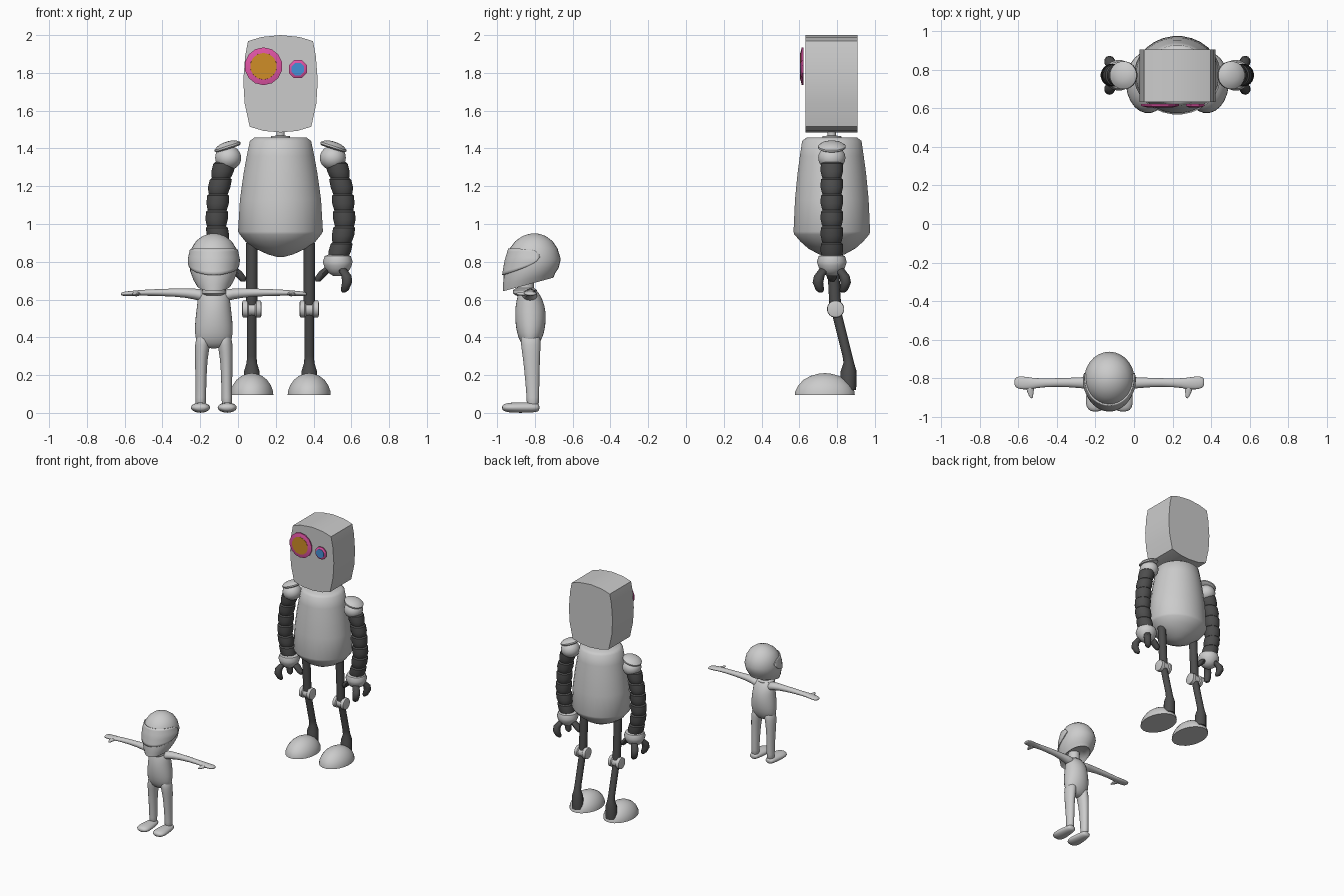
import bpy, bmesh, math
from mathutils import Vector

if "Cube" in bpy.data.objects:
    bpy.data.objects.remove(bpy.data.objects["Cube"])

def material(name, rgb):
    m = bpy.data.materials.new(name)
    m.diffuse_color = (*rgb, 1)
    m.use_nodes = True
    m.node_tree.nodes["Principled BSDF"].inputs["Base Color"].default_value = m.diffuse_color
    return m

DARK = material("dark_grey", (.075, .075, .075))
PINK = material("pink", (.75, .09, .38))
ORANGE = material("orange", (.62, .27, .02))
BLUE = material("blue", (.06, .28, .68))

def skin(name, rings, mat=None, closed=True, sub=0, angle=45):
    """Bridge rings of points into a surface, capping the ends when closed."""
    bm = bmesh.new()
    vs = [[bm.verts.new(p) for p in r] for r in rings]
    n = len(vs[0])
    for a, b in zip(vs, vs[1:]):
        for i in range(n if closed else n - 1):
            j = (i + 1) % n
            bm.faces.new((a[i], a[j], b[j], b[i]))
    if closed:
        bm.faces.new(vs[0])
        bm.faces.new(vs[-1])
    bmesh.ops.recalc_face_normals(bm, faces=bm.faces)
    me = bpy.data.meshes.new(name)
    bm.to_mesh(me)
    bm.free()
    ob = bpy.data.objects.new(name, me)
    bpy.context.collection.objects.link(ob)
    if mat:
        me.materials.append(mat)
    if sub:
        ob.modifiers.new("smooth", 'SUBSURF').levels = sub
        ob.modifiers["smooth"].render_levels = sub
    bpy.ops.object.select_all(action='DESELECT')
    ob.select_set(True)
    bpy.context.view_layer.objects.active = ob
    bpy.ops.object.shade_smooth_by_angle(angle=math.radians(angle))
    return ob

def loft(name, rings, axis='z', n=20, **kw):
    """Rings are (x, y, z, radius_u, radius_v), square to the given axis."""
    u, v = {'z': ((1, 0, 0), (0, 1, 0)), 'x': ((0, 1, 0), (0, 0, 1)), 'y': ((1, 0, 0), (0, 0, 1))}[axis]
    u, v = Vector(u), Vector(v)
    T = [2 * math.pi * (i + .5) / n for i in range(n)]
    return skin(name, [[Vector(r[:3]) + u * r[3] * math.cos(t) + v * r[4] * math.sin(t) for t in T]
                       for r in rings], **kw)

def ball(name, c, r, **kw):
    A = [math.pi * (.03 + .94 * i / 10) for i in range(11)]
    return loft(name, [(c[0], c[1], c[2] - r[2] * math.cos(a), r[0] * math.sin(a), r[1] * math.sin(a))
                       for a in A], **kw)

def lerp(table, t):
    """Interpolate rows keyed by their first value (ascending)."""
    for a, b in zip(table, table[1:]):
        if t <= b[0]:
            f = (t - a[0]) / (b[0] - a[0])
            return [p + (q - p) * f for p, q in zip(a, b)]
    return table[-1]

# ---------------- Robot ----------------
X, Y = .225, .772

# head: bulging outline pushed straight back
half = [(0, 2), (.1, 1.99), (.172, 1.968), (.187, 1.89), (.197, 1.76), (.19, 1.64), (.163, 1.515), (.09, 1.493), (0, 1.485)]
outline = half + [(-x, z) for x, z in half[-2:0:-1]]
skin("robot_head", [[(X + x, y, z) for x, z in outline] for y in (.633, .907)], angle=30)

# eyes
for name, x, z, r, q, n, mat in (("large_eye", .135, 1.835, .1, .072, 14, ORANGE),
                                 ("small_eye", .317, 1.82, .052, .037, 8, BLUE)):
    loft(name + "_rim", [(x, .622, z, r, r), (x, .613, z, r, r), (x, .606, z, q, q)], 'y', n, mat=PINK, angle=20)
    loft(name + "_lens", [(x, .615, z, q, q), (x, .604, z, q * .98, q * .98)], 'y', n, mat=mat)

# neck and barrel body
loft("robot_neck", [(X, Y, z, r, r) for z, r in ((1.44, .055), (1.465, .05), (1.468, .022), (1.5, .022))])
loft("robot_body", [(X, Y, z, a, b) for z, a, b in (
    (1.457, .14, .135), (1.44, .163, .158), (1.36, .18, .17), (1.265, .197, .183), (1.13, .216, .196),
    (.96, .226, .204), (.945, .217, .2), (.905, .185, .165), (.87, .135, .125), (.84, .07, .07), (.826, .02, .02))], n=28)

arm_path = [(.82, .305), (.9, .325), (1.0, .34), (1.18, .328), (1.33, .295)]
for s, side in ((-1, "left"), (1, "right")):
    # shoulder ball with a tilted cap
    ball(side + "_shoulder", (X + s * .277, Y, 1.35), (.07, .073, .065))
    cap = loft(side + "_shoulder_cap", [(0, 0, z, r, r) for z, r in (
        (-.012, .06), (-.005, .073), (.005, .073), (.018, .055), (.026, .03), (.028, .008))])
    cap.location = (X + s * .28, Y, 1.408)
    cap.rotation_euler = (0, s * math.radians(18), 0)
    # ribbed arm
    rings = []
    for i in range(6):
        for f, r in ((.02, .05), (.12, .059), (.6, .06), (.95, .053)):
            z = 1.33 - (i + f) * .51 / 6
            rings.append((X + s * lerp(arm_path, z)[1], Y, z, r, r))
    loft(side + "_arm", rings, mat=DARK, angle=30)
    # hand with thumb and two fingers
    hx = X + s * .303
    loft(side + "_hand", [(hx, Y, z, r, r) for z, r in (
        (.84, .045), (.83, .07), (.8, .08), (.78, .074), (.765, .068), (.745, .055), (.725, .025))])
    loft(side + "_thumb", [(X + s * x, Y, z, r, r) for x, z, r in (
        (.27, .78, .025), (.235, .75, .03), (.205, .715, .026), (.197, .695, .012))], n=10, mat=DARK)
    for k, dy in enumerate((-.07, .07)):
        loft(side + f"_finger_{k}", [(X + s * x, Y + dy * f, z, r, r) for x, f, z, r in (
            (.32, .5, .77, .025), (.35, .95, .725, .028), (.352, 1.05, .69, .028),
            (.34, .9, .65, .022), (.335, .85, .638, .01))], n=10, mat=DARK)
    # leg
    lx = X + s * .152
    loft(side + "_upper_leg", [(lx, Y, .9, .031, .031), (lx, .79, .57, .031, .031)], n=14, mat=DARK)
    loft(side + "_knee", [(lx + x, .792, .55, r, r) for x, r in (
        (-.052, .03), (-.048, .044), (-.024, .046), (-.018, .037), (.018, .037), (.024, .046), (.048, .044), (.052, .03))], 'x')
    loft(side + "_lower_leg", [(lx, y, z, r, r) for y, z, r in (
        (.795, .54, .026), (.855, .3, .026), (.862, .265, .028), (.861, .22, .042), (.857, .12, .044))], n=14, mat=DARK)
    loft(side + "_foot", [(lx, .735, z, .115 * f, .16 * f) for z, f in (
        (.095, 1), (.115, .985), (.145, .89), (.175, .71), (.196, .47), (.207, .22), (.21, .04))], n=24)

# ---------------- Small helmeted figure ----------------
CX = -.128
# helmet: (height, centre y, radius x, radius y, tilt)
HELMET = [(.68, -.835, .092, .133, .27), (.71, -.83, .11, .138, .22), (.75, -.82, .125, .146, .12),
          (.81, -.808, .131, .145, .03), (.87, -.807, .119, .127, 0), (.91, -.805, .094, .098, 0),
          (.937, -.804, .058, .06, 0), (.948, -.803, .025, .025, 0), (.95, -.803, .004, .004, 0)]

def on_helmet(z, t, grow=1.0, row=None):
    _, cy, rx, ry, tilt = row or lerp(HELMET, z)
    dy = -ry * grow * math.cos(t)
    return (CX + rx * grow * math.sin(t), cy + dy, z + tilt * dy)

turn = [2 * math.pi * i / 28 for i in range(28)]
rim = [(.72, -.82, .055, .06, 0), (.695, -.83, .075, .105, .25)]
skin("helmet", [[on_helmet(r[0], t, 1, r) for t in turn] for r in rim + HELMET], angle=60)

# visor: rounded band lying just over the helmet
cols = []
for i in range(33):
    f = -1 + i / 16
    end = max(0.02, 1 - abs(f) ** 7) ** .5
    mid, h = .808 + .022 * f * f, (.06 - .02 * f * f) * end
    cols.append([on_helmet(mid + h * k / 4, f * 1.8, 1.025) for k in range(-4, 5)])
visor = skin("visor", cols, closed=False)
sol = visor.modifiers.new("thickness", 'SOLIDIFY')
sol.thickness, sol.offset = .008, 0

# neck, collar and torso
loft("neck", [(CX, -.85, z, .042, .045) for z in (.62, .72)])
loft("collar", [(CX, -.852, z, r, r) for z, r in ((.622, .05), (.632, .064), (.65, .064), (.66, .05))])
loft("torso", [(CX, y, z, a, b) for z, y, a, b in (
    (.34, -.825, .05, .02), (.365, -.825, .092, .05), (.42, -.823, .105, .075), (.5, -.823, .1, .085),
    (.57, -.825, .09, .08), (.62, -.83, .087, .062), (.65, -.837, .066, .048), (.662, -.84, .035, .03))], n=16, sub=1, angle=80)

for s, side in ((-1, "left"), (1, "right")):
    # outstretched arm and hand
    loft("small_" + side + "_arm", [(CX + s * x, y, z, a, b) for x, y, z, a, b in (
        (.04, -.828, .615, .05, .04), (.09, -.826, .63, .034, .029), (.2, -.822, .638, .024, .022),
        (.35, -.824, .637, .022, .017), (.4, -.828, .635, .03, .015), (.45, -.825, .632, .036, .013),
        (.483, -.822, .63, .031, .011), (.493, -.822, .629, .016, .006))], 'x', 14, sub=1, angle=80)
    loft("small_" + side + "_thumb", [(CX + s * x, y, .63, r, r * .6) for x, y, r in (
        (.41, -.83, .028), (.412, -.86, .02), (.407, -.89, .013), (.403, -.906, .005))], 'y', 10, sub=1, angle=80)
    # leg
    loft("small_" + side + "_leg", [(CX + s * x, y, z, a, b) for x, y, z, a, b in (
        (.05, -.824, .43, .04, .055), (.06, -.822, .36, .042, .054), (.067, -.818, .29, .034, .046), (.068, -.814, .18, .03, .039),
        (.069, -.81, .07, .028, .033), (.07, -.812, .03, .03, .034))], n=14, sub=1, angle=80)
    # boot
    loft("small_" + side + "_boot", [(CX + s * .071, y, .028, a, b) for y, a, b in (
        (-.775, .02, .014), (-.788, .037, .025), (-.84, .044, .028), (-.91, .054, .0285),
        (-.955, .05, .024), (-.975, .024, .012))], 'y', 16, sub=1, angle=80)
